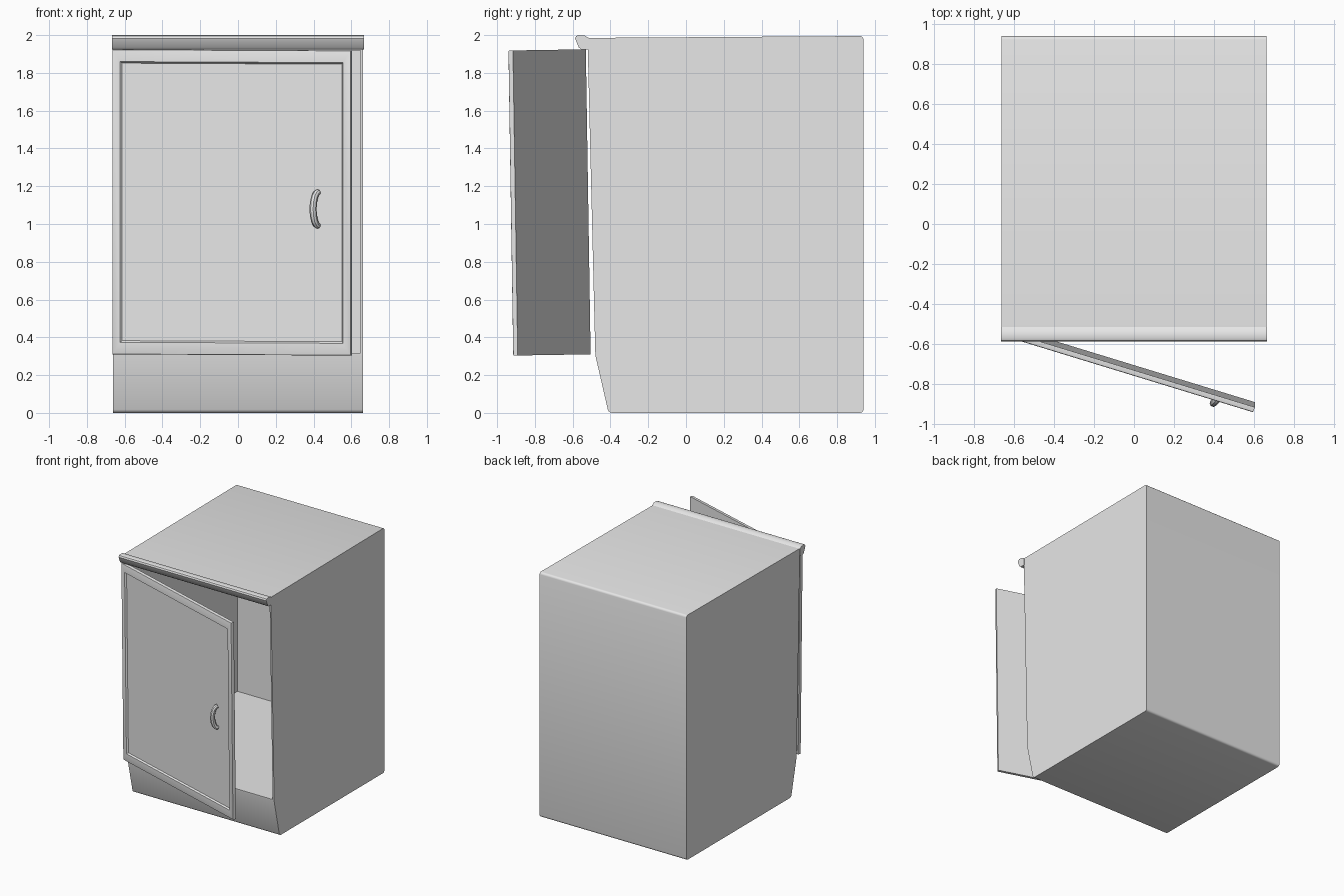
import bpy, bmesh, math
from mathutils import Matrix

cube = bpy.data.objects.get("Cube")
if cube:
    bpy.data.objects.remove(cube, do_unlink=True)

grey = bpy.data.materials.new("plain_grey")
grey.use_nodes = True
grey.diffuse_color = (0.8, 0.8, 0.8, 1)
grey.node_tree.nodes["Principled BSDF"].inputs["Base Color"].default_value = (0.8, 0.8, 0.8, 1)


def smooth(obj):
    bpy.ops.object.select_all(action='DESELECT')
    obj.select_set(True)
    bpy.context.view_layer.objects.active = obj
    bpy.ops.object.shade_smooth_by_angle(angle=math.radians(35))


def finish(bm, name):
    bmesh.ops.recalc_face_normals(bm, faces=bm.faces)
    mesh = bpy.data.meshes.new(name)
    bm.to_mesh(mesh)
    bm.free()
    mesh.materials.append(grey)
    obj = bpy.data.objects.new(name, mesh)
    bpy.context.collection.objects.link(obj)
    smooth(obj)
    return obj


def extrude_profile(profile, half_width):
    """Side outline (y, z) swept across x."""
    bm = bmesh.new()
    face = bm.faces.new([bm.verts.new((-half_width, y, z)) for y, z in profile])
    moved = bmesh.ops.extrude_face_region(bm, geom=[face])["geom"]
    bmesh.ops.translate(bm, vec=(2 * half_width, 0, 0),
                        verts=[v for v in moved if isinstance(v, bmesh.types.BMVert)])
    bmesh.ops.recalc_face_normals(bm, faces=bm.faces)
    return bm


# Cabinet shell with a thin-walled open compartment
bm = extrude_profile([(-0.41, 0), (0.94, 0), (0.94, 1.995), (-0.525, 1.985),
                      (-0.52, 1.93), (-0.48, 0.305)], 0.662)
front = max((f for f in bm.faces if f.normal.y < -0.9 and len(f.verts) == 4),
            key=lambda f: f.calc_area())
bmesh.ops.inset_individual(bm, faces=[front], thickness=0.018)
back = bmesh.ops.extrude_discrete_faces(bm, faces=[front])["faces"][0]
for v in back.verts:
    v.co.y = 0.92
bmesh.ops.remove_doubles(bm, verts=bm.verts, dist=0.0001)
# extrusion leaves no side walls, so bridge the compartment rims
rims = [e for e in bm.edges if e.is_boundary]
bmesh.ops.bridge_loops(bm, edges=rims)
rounded = [e for e in bm.edges
           if abs(e.verts[0].co.x - e.verts[1].co.x) > 1.3
           and ((e.verts[0].co.z < 0.01) or
                (e.verts[0].co.z > 1.95 and e.verts[0].co.y > 0.93))]
bmesh.ops.bevel(bm, geom=rounded, offset=0.018, segments=3, profile=0.5, affect='EDGES')
finish(bm, "cabinet_body")

# Overhanging lip along the top front edge
bm = extrude_profile([(-0.515, 1.925), (-0.555, 1.925), (-0.568, 1.935), (-0.587, 1.982),
                      (-0.582, 1.995), (-0.57, 2.0), (-0.535, 1.997), (-0.515, 1.985)], 0.666)
finish(bm, "top_lip")

# Ajar door: local x from the hinge, local -y outward, local z up
WIDTH, HEIGHT, THICK = 1.32, 1.615, 0.027
hinge = (Matrix.Translation((-0.658, -0.505, 0.31))
         @ Matrix.Rotation(math.radians(0.9), 4, 'X')
         @ Matrix.Rotation(math.radians(-17), 4, 'Z'))

bm = bmesh.new()
bmesh.ops.create_cube(bm, size=1)
for v in bm.verts:
    v.co = ((v.co.x + 0.5) * WIDTH, (v.co.y - 0.5) * THICK, (v.co.z + 0.5) * HEIGHT)
bm.normal_update()
panel = min(bm.faces, key=lambda f: f.normal.y)
rim = [e for e in panel.edges]
bmesh.ops.bevel(bm, geom=rim, offset=0.007, segments=2, profile=0.5, affect='EDGES')
bm.normal_update()
panel = max((f for f in bm.faces if f.normal.y < -0.9), key=lambda f: f.calc_area())
# Frame border, then a bevelled step down to the recessed panel
bmesh.ops.inset_individual(bm, faces=[panel], thickness=0.05)
for v in panel.verts:
    v.co.z += 0.022 if v.co.z < 1 else -0.022
bmesh.ops.inset_individual(bm, faces=[panel], thickness=0.012)
for v in panel.verts:
    v.co.y += 0.012
door = finish(bm, "door")
door.matrix_world = hinge

# Bowed pull handle on the free side of the door
curve = bpy.data.curves.new("door_handle", 'CURVE')
curve.dimensions = '3D'
curve.bevel_depth = 0.019
curve.bevel_resolution = 2
curve.use_fill_caps = True
spline = curve.splines.new('POLY')
COUNT = 9
spline.points.add(COUNT - 1)
for i, p in enumerate(spline.points):
    t = math.pi * i / (COUNT - 1)
    bow = math.sin(t)
    p.co = (1.138 - 0.018 * bow, -0.018 - 0.036 * bow, 0.775 - 0.09 * math.cos(t), 1)
    p.radius = 0.85 + 0.15 * bow
handle = bpy.data.objects.new("door_handle", curve)
curve.materials.append(grey)
bpy.context.collection.objects.link(handle)
handle.matrix_world = hinge
bpy.ops.object.select_all(action='DESELECT')
handle.select_set(True)
bpy.context.view_layer.objects.active = handle
bpy.ops.object.convert(target='MESH')
smooth(bpy.context.view_layer.objects.active)
